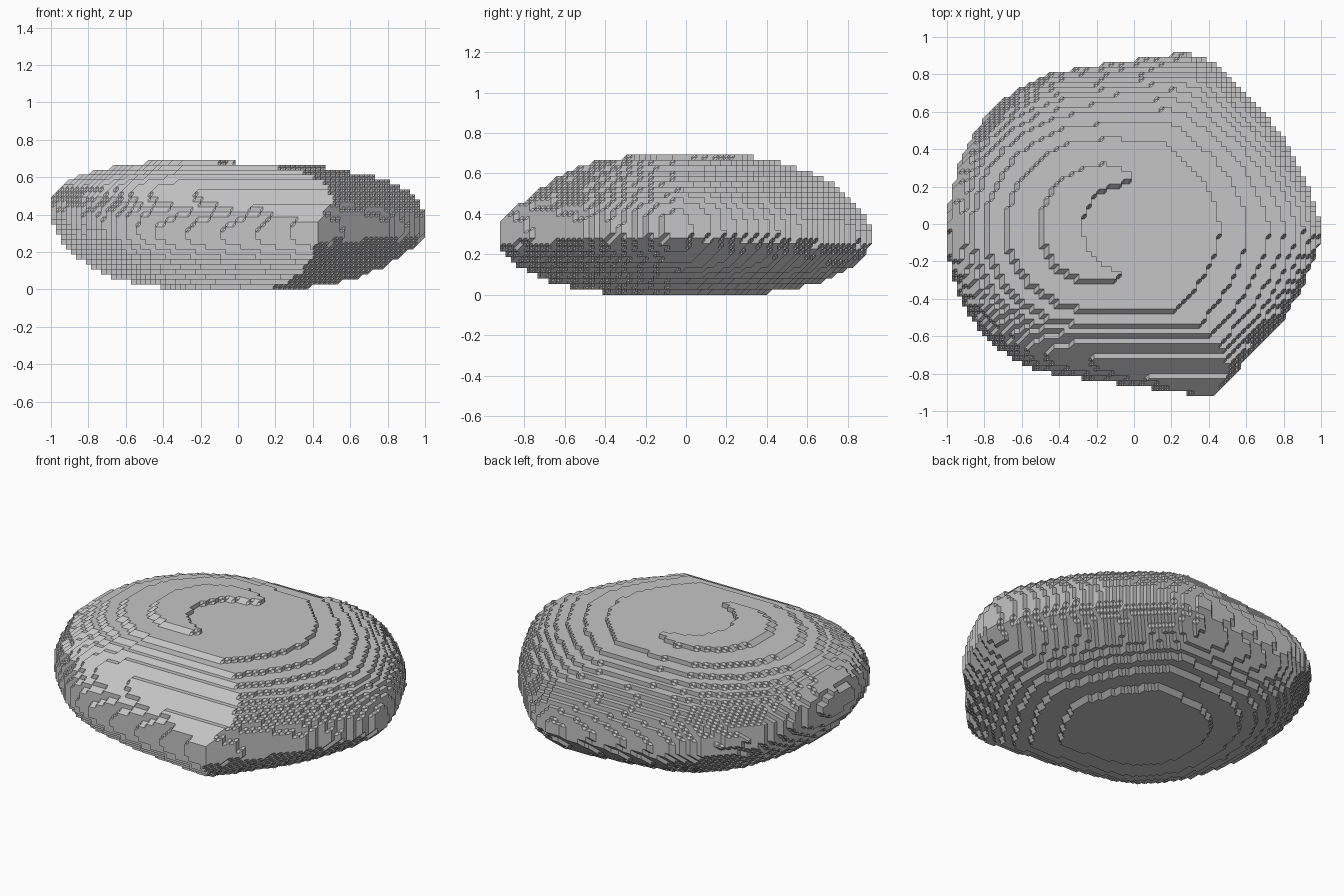
import bpy, bmesh, math
from itertools import permutations, product
from mathutils import Vector

cube = bpy.data.objects.get("Cube")
if cube:
    bpy.data.objects.remove(cube)

STEP = 2 / 75

# Widest outline of the stone in plan, counter-clockwise from the left tip
OUTLINE = [(1, -.02), (.96, .13), (.89, .28), (.81, .44), (.72, .57), (.61, .69),
           (.5, .8), (.4, .88), (.28, .92), (0, .88), (-.2, .85), (-.45, .81),
           (-.62, .73), (-.75, .62), (-.86, .49), (-.93, .34), (-.98, .17),
           (-1, 0), (-.99, -.2), (-.95, -.33), (-.9, -.47), (-.8, -.6),
           (-.65, -.73), (-.5, -.79), (-.2, -.84), (.1, -.88), (.42, -.93),
           (.5, -.84), (.6, -.73), (.8, -.51), (.88, -.38), (.94, -.25), (.99, -.12)]


def reach(x, y):
    """Position between the centre (0) and the outline (1)."""
    for (ax, ay), (bx, by) in zip(OUTLINE, OUTLINE[1:] + OUTLINE[:1]):
        if ax * y - ay * x >= 0 and x * by - y * bx > 0:
            return (x * (by - ay) - y * (bx - ax)) / (ax * by - ay * bx)
    return 0.0


def heights(x, y):
    """Underside and top of the stone at a point in plan."""
    s = reach(x, y)
    if s >= 1:
        return None
    r2 = x * x + y * y + 1e-9
    side, end = x * x / r2, y * y / r2
    waist = 0.32 - 0.04 * end - (0.03 * x if x > 0 else 0.09 * x * side)
    crown = 0.695 - 0.06 * max(x, -0.1)

    # Domed top, steep beside the front corner
    front = 0.5 - 0.2 * min(max(x / 0.4, 0), 1)
    dome = (0.28 if x > 0 else 0.35) * side + (0.55 if y > 0 else front) * end
    top = waist + (crown - waist) * (1 - s ** 2.6) ** dome
    # Long slope cut across the front
    top = min(top, 0.69 - 0.75 * max(-0.33 - y, 0) ** 1.6)
    # Shallow hollow in the crown
    top -= 0.03 * math.exp(-((x + 0.04) ** 2 + (y + 0.02) ** 2) / 0.05)

    belly = (0.88 if x > 0 else 0.6) * side + 0.57 * end
    return waist * (1 - (1 - s ** 3.2) ** belly), top


# Solid grid points inside the stone
solid = set()
for i, j in product(range(-40, 41), repeat=2):
    span = heights(i * STEP, j * STEP)
    if span:
        solid.update((i, j, k) for k in range(26)
                     if span[0] <= (k + 0.5) * STEP <= span[1])

# Stepped skin: each grid cell is split into six tetrahedra along its diagonal,
# and each tetrahedron is cut halfway between its solid and empty corners
bm = bmesh.new()
verts = {}


def midpoint(a, b):
    key = tuple(p + q for p, q in zip(a, b))
    if key not in verts:
        verts[key] = bm.verts.new((Vector(key) + Vector((0, 0, 1))) * STEP / 2)
    return verts[key]


cells = {(i - a, j - b, k - c) for i, j, k in solid
         for a, b, c in product((0, 1), repeat=3)}
for cell in sorted(cells):
    if all(tuple(p + q for p, q in zip(cell, c)) in solid
           for c in product((0, 1), repeat=3)):
        continue
    for order in permutations(range(3)):
        corners = [cell]
        for axis in order:
            nxt = list(corners[-1])
            nxt[axis] += 1
            corners.append(tuple(nxt))
        inside = [c for c in corners if c in solid]
        outside = [c for c in corners if c not in solid]
        if len(inside) == 2:
            (a, b), (c, d) = inside, outside
            bm.faces.new([midpoint(a, c), midpoint(a, d), midpoint(b, d), midpoint(b, c)])
        elif inside and outside:
            bm.faces.new([midpoint(a, b) for a in inside for b in outside])

bmesh.ops.recalc_face_normals(bm, faces=bm.faces)
mesh = bpy.data.meshes.new("stone")
bm.to_mesh(mesh)
bm.free()
stone = bpy.data.objects.new("stone", mesh)
bpy.context.scene.collection.objects.link(stone)

grey = bpy.data.materials.new("stone grey")
grey.use_nodes = True
colour = (0.56, 0.56, 0.56, 1)
grey.diffuse_color = colour
grey.node_tree.nodes["Principled BSDF"].inputs["Base Color"].default_value = colour
mesh.materials.append(grey)
